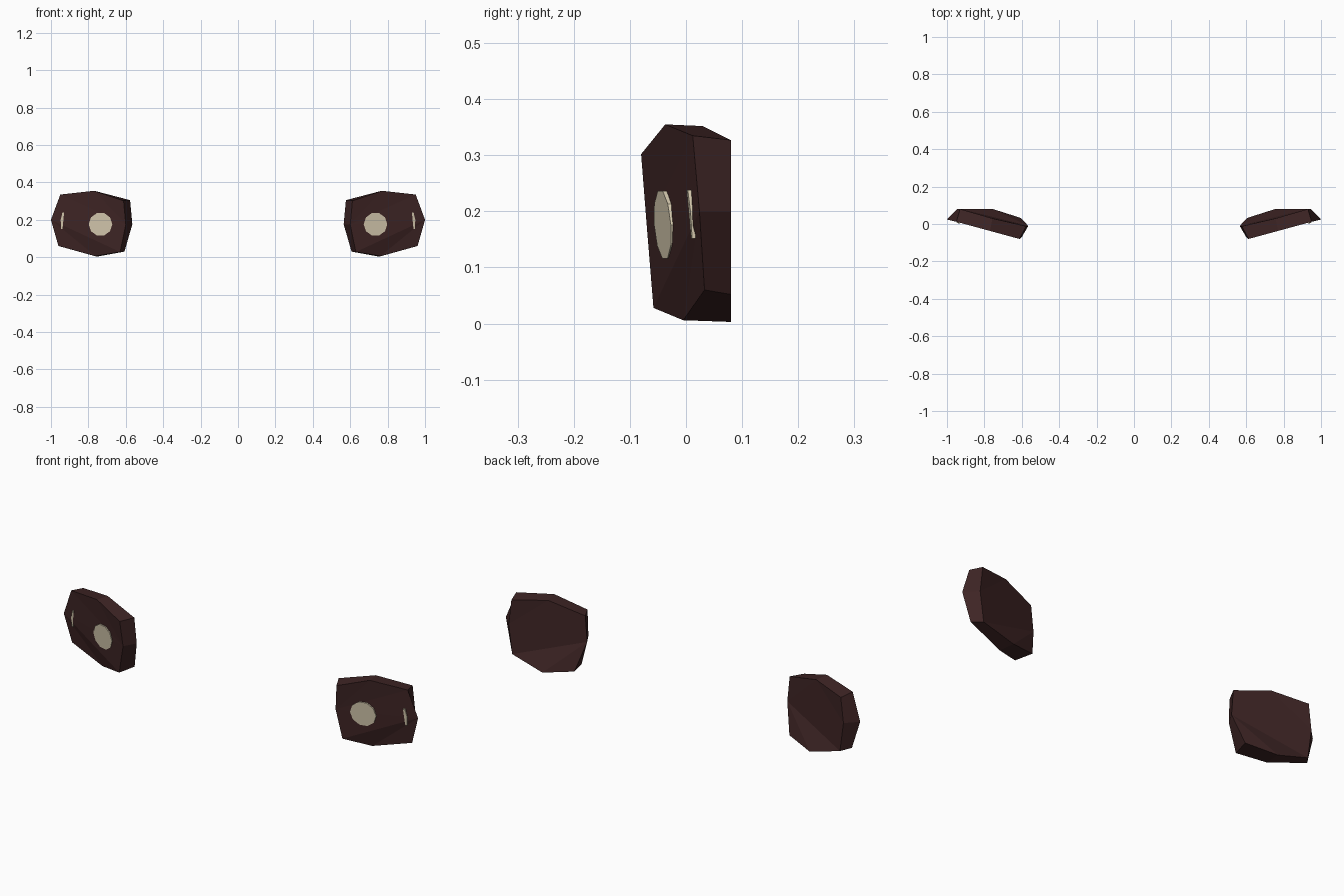
import bpy, bmesh, math

if "Cube" in bpy.data.objects:
    bpy.data.objects.remove(bpy.data.objects["Cube"])


def material(name, color):
    m = bpy.data.materials.new(name)
    m.diffuse_color = (*color, 1)
    m.use_nodes = True
    m.node_tree.nodes["Principled BSDF"].inputs["Base Color"].default_value = m.diffuse_color
    return m


DARK = material("dark brown", (0.048, 0.018, 0.018))
CREAM = material("cream lens", (0.66, 0.58, 0.42))


def make(name, verts, faces, mat):
    """Flat shaded mesh, mirrored to the other side."""
    bm = bmesh.new()
    vs = [bm.verts.new(v) for v in verts]
    for f in faces:
        bm.faces.new([vs[i] for i in f])
    bmesh.ops.triangulate(bm, faces=[f for f in bm.faces if len(f.verts) > 4])
    bmesh.ops.recalc_face_normals(bm, faces=bm.faces)
    me = bpy.data.meshes.new(name)
    bm.to_mesh(me)
    bm.free()
    me.materials.append(mat)
    ob = bpy.data.objects.new(name, me)
    bpy.context.collection.objects.link(ob)
    ob.modifiers.new("mirror", 'MIRROR').use_mirror_merge = False
    return ob


# Housing: front and back rings, from the inner middle over the top and round
front = [(0.60, -0.07, 0.175), (0.612, -0.08, 0.302), (0.77, -0.037, 0.355),
         (0.95, 0.012, 0.335), (1.0, 0.024, 0.20), (0.96, 0.033, 0.06),
         (0.762, -0.005, 0.006), (0.63, -0.058, 0.028)]
back = [(0.565, -0.01, 0.176), (0.577, -0.012, 0.305), (0.757, 0.03, 0.352),
        (0.93, 0.08, 0.327), (0.945, 0.08, 0.20), (0.925, 0.08, 0.052),
        (0.755, 0.08, 0.003), (0.607, 0.033, 0.03)]
sides = [(i, (i + 1) % 8, (i + 1) % 8 + 8, i + 8) for i in range(8)]
halves = [(0, 1, 2, 3, 4), (4, 5, 6, 7, 0)]
caps = halves + [tuple(i + 8 for i in h) for h in halves]
make("lamp_housing", front + back, sides + caps, DARK)


def on_face(x, z, lift):
    """Point on the sloping plane that rests on the housing front."""
    return (x, -0.038 - lift + 0.2375 * (x - 0.735) - 0.07 * (z - 0.178), z)


def plate(name, outline, thick=0.004):
    """Thin plate lying against the housing front."""
    n = len(outline)
    verts = [on_face(x, z, l) for l in (thick, -0.003) for x, z in outline]
    faces = [(i, (i + 1) % n, (i + 1) % n + n, i + n) for i in range(n)]
    make(name, verts, faces + [tuple(range(n)), tuple(range(n, 2 * n))], CREAM)


# Round lens
plate("lens", [(0.735 + 0.063 * math.cos(math.tau * i / 10),
                0.176 + 0.063 * math.sin(math.tau * i / 10)) for i in range(10)])

# Slim curved marker near the outer edge
plate("marker", [(0.930, 0.238), (0.939, 0.238), (0.948, 0.20), (0.946, 0.152),
                 (0.938, 0.152), (0.939, 0.20)], 0.003)
